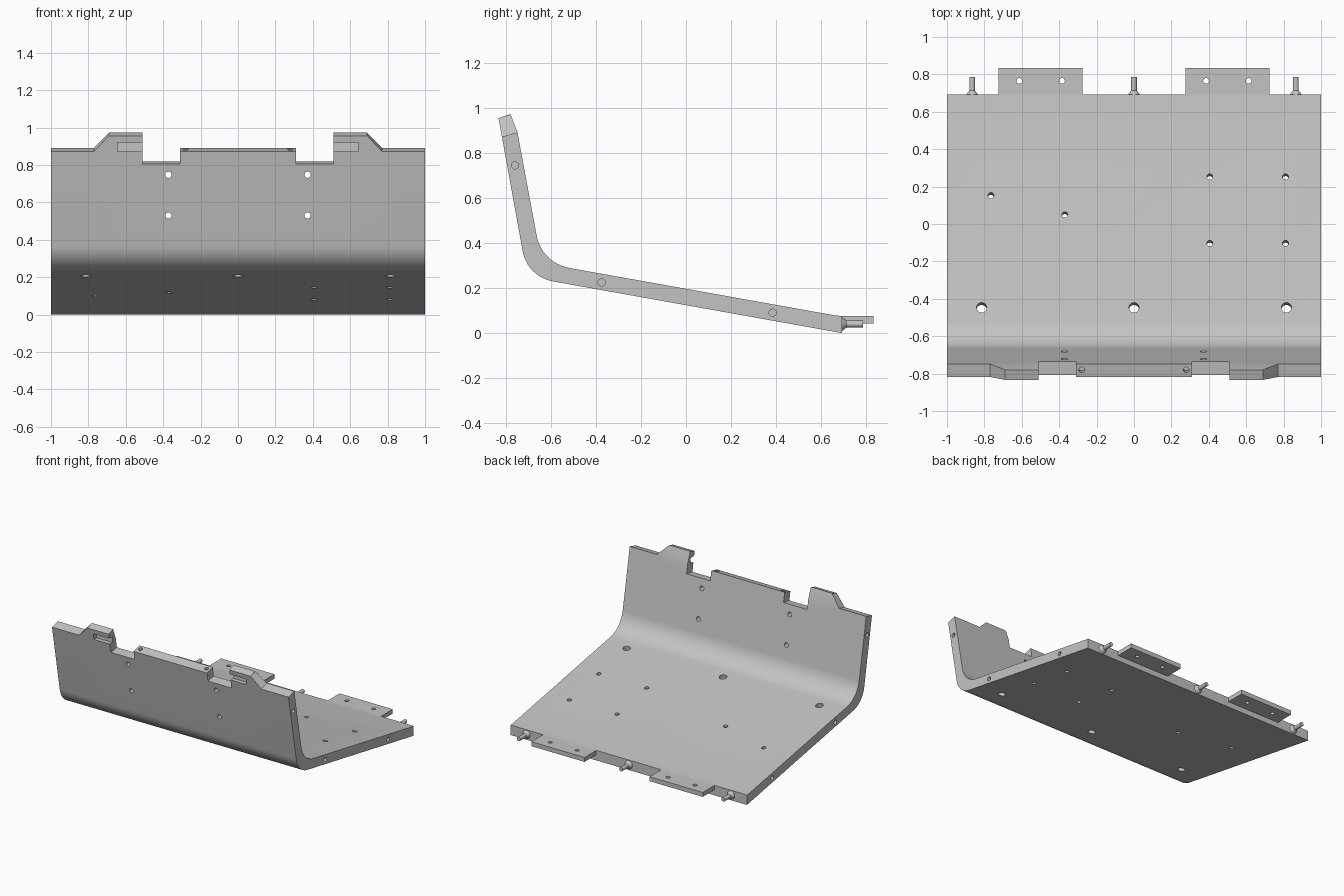
import bpy, bmesh, math
from mathutils import Vector, Matrix

if "Cube" in bpy.data.objects:
    bpy.data.objects.remove(bpy.data.objects["Cube"], do_unlink=True)

TILT = math.radians(10)

grey = bpy.data.materials.new("plain grey")
grey.use_nodes = True
grey.diffuse_color = (0.55, 0.55, 0.55, 1)
grey.node_tree.nodes["Principled BSDF"].inputs["Base Color"].default_value = (0.55, 0.55, 0.55, 1)


def finish(name, bm):
    bmesh.ops.recalc_face_normals(bm, faces=bm.faces)
    mesh = bpy.data.meshes.new(name)
    bm.to_mesh(mesh)
    bm.free()
    mesh.materials.append(grey)
    ob = bpy.data.objects.new(name, mesh)
    bpy.context.collection.objects.link(ob)
    return ob


def prism(bm, base, offset):
    """Solid swept from a flat outline along an offset."""
    a = [bm.verts.new(p) for p in base]
    b = [bm.verts.new(Vector(p) + Vector(offset)) for p in base]
    bm.faces.new(a)
    bm.faces.new(b[::-1])
    for i in range(len(a)):
        j = (i + 1) % len(a)
        bm.faces.new((a[i], b[i], b[j], a[j]))


def box(bm, lo, hi):
    (x0, y0, z0), (x1, y1, z1) = lo, hi
    prism(bm, [(x0, y0, z0), (x1, y0, z0), (x1, y1, z0), (x0, y1, z0)], (0, 0, z1 - z0))


def rod(bm, centre, axis, r, length, r2=None):
    """Cylinder or cone centred on a point, along an axis."""
    rot = Vector((0, 0, 1)).rotation_difference(Vector(axis)).to_matrix().to_4x4()
    bmesh.ops.create_cone(bm, cap_ends=True, segments=32, radius1=r,
                          radius2=r if r2 is None else r2, depth=length,
                          matrix=Matrix.Translation(centre) @ rot)


def fillet(p, c, n, r, steps=14):
    """Rounded corner c between points p and n."""
    p, c, n = Vector(p), Vector(c), Vector(n)
    u, v = (p - c).normalized(), (n - c).normalized()
    half = math.acos(u.dot(v)) / 2
    mid = c + (u + v).normalized() * (r / math.sin(half))
    reach = r / math.tan(half)
    a, b = c + u * reach - mid, c + v * reach - mid
    return [mid + a.lerp(b, i / steps).normalized() * r for i in range(steps + 1)]


def cut(target, bm):
    tool = finish("cutter", bm)
    tool.hide_render = True
    mod = target.modifiers.new("cut", 'BOOLEAN')
    mod.operation = 'DIFFERENCE'
    mod.solver = 'EXACT'
    mod.object = tool
    bpy.context.view_layer.objects.active = target
    bpy.ops.object.modifier_apply(modifier=mod.name)
    bpy.data.objects.remove(tool, do_unlink=True)


def smooth(ob):
    bpy.ops.object.select_all(action='DESELECT')
    ob.select_set(True)
    bpy.context.view_layer.objects.active = ob
    bpy.ops.object.shade_smooth_by_angle(angle=math.radians(25))


# Bent plate: sloping floor and leaning front wall in one profile
low_end, low_corner, low_top = (0.692, 0), (-0.705, 0.25), (-0.833, 0.955)
in_top, in_corner, in_end = (-0.749, 0.893), (-0.641, 0.311), (0.664, 0.078)
profile = [low_end, *fillet(low_end, low_corner, low_top, 0.165), low_top, (-0.78, 0.973),
           in_top, *fillet(in_top, in_corner, in_end, 0.18), in_end, (0.692, 0.076)]
bm = bmesh.new()
prism(bm, [(-1, y, z) for y, z in profile], (2, 0, 0))
plate = finish("bent_plate", bm)


# Trim the wall top down to the centre rail, slots and two hooks
def trim(outline, slope):
    bm = bmesh.new()
    prism(bm, [(x, -0.95, z - 0.13 * slope) for x, z in outline], (0, 0.3, 0.3 * slope))
    cut(plate, bm)


trim([(-0.4, 0.872), (0.4, 0.872), (0.4, 1.2), (-0.4, 1.2)], 0.27)
for s in (-1, 1):
    trim([(s * x, z) for x, z in
          ((1.1, 0.872), (0.77, 0.872), (0.69, 0.96), (0.69, 1.2), (1.1, 1.2))], 0.27)
    trim([(s * x, z) for x, z in ((0.31, 0.804), (0.51, 0.804), (0.51, 1.2), (0.31, 1.2))], 0.16)

# Hook pockets, open to the front and to the slot
bm = bmesh.new()
for s in (-1, 1):
    a, b = sorted((s * 0.49, s * 0.645))
    box(bm, (a, -0.95, 0.873), (b, -0.785, 0.92))
cut(plate, bm)

# Holes
bm = bmesh.new()
normal = (0, math.sin(TILT), math.cos(TILT))
up_wall = (0, -math.sin(TILT), math.cos(TILT))


def floor_hole(x, y, r):
    rod(bm, (x, y, 0.198 - 0.1763 * y), normal, r, 0.3)


for x in (-0.815, 0, 0.815):
    floor_hole(x, -0.447, 0.027)
for x in (0.405, 0.81):
    for y in (-0.103, 0.253):
        floor_hole(x, y, 0.016)
floor_hole(-0.765, 0.153, 0.016)
floor_hole(-0.37, 0.05, 0.016)
for s in (-1, 1):
    for z in (0.53, 0.748):
        rod(bm, (s * 0.372, -0.75, z), (0, 1, 0), 0.017, 0.3)
    rod(bm, (s * 0.28, -0.78, 0.885), up_wall, 0.015, 0.12)
    for y, z in ((-0.76, 0.745), (-0.375, 0.225), (0.385, 0.09)):
        rod(bm, (s, y, z), (1, 0, 0), 0.016, 0.12)
cut(plate, bm)
smooth(plate)

# Rear tabs, each with two holes
for s, name in ((-1, "right_tab"), (1, "left_tab")):
    bm = bmesh.new()
    a, b = sorted((s * 0.275, s * 0.725))
    box(bm, (a, 0.692, 0.042), (b, 0.833, 0.076))
    tab = finish(name, bm)
    bm = bmesh.new()
    for x in (0.385, 0.613):
        rod(bm, (s * x, 0.765, 0.06), (0, 0, 1), 0.015, 0.2)
    cut(tab, bm)
    smooth(tab)

# Rear studs with flared bases
for x, name in ((-0.865, "right_stud"), (0, "middle_stud"), (0.865, "left_stud")):
    bm = bmesh.new()
    rod(bm, (x, 0.702, 0.04), (0, 1, 0), 0.033, 0.024, 0.015)
    rod(bm, (x, 0.739, 0.04), (0, 1, 0), 0.015, 0.094)
    smooth(finish(name, bm))
